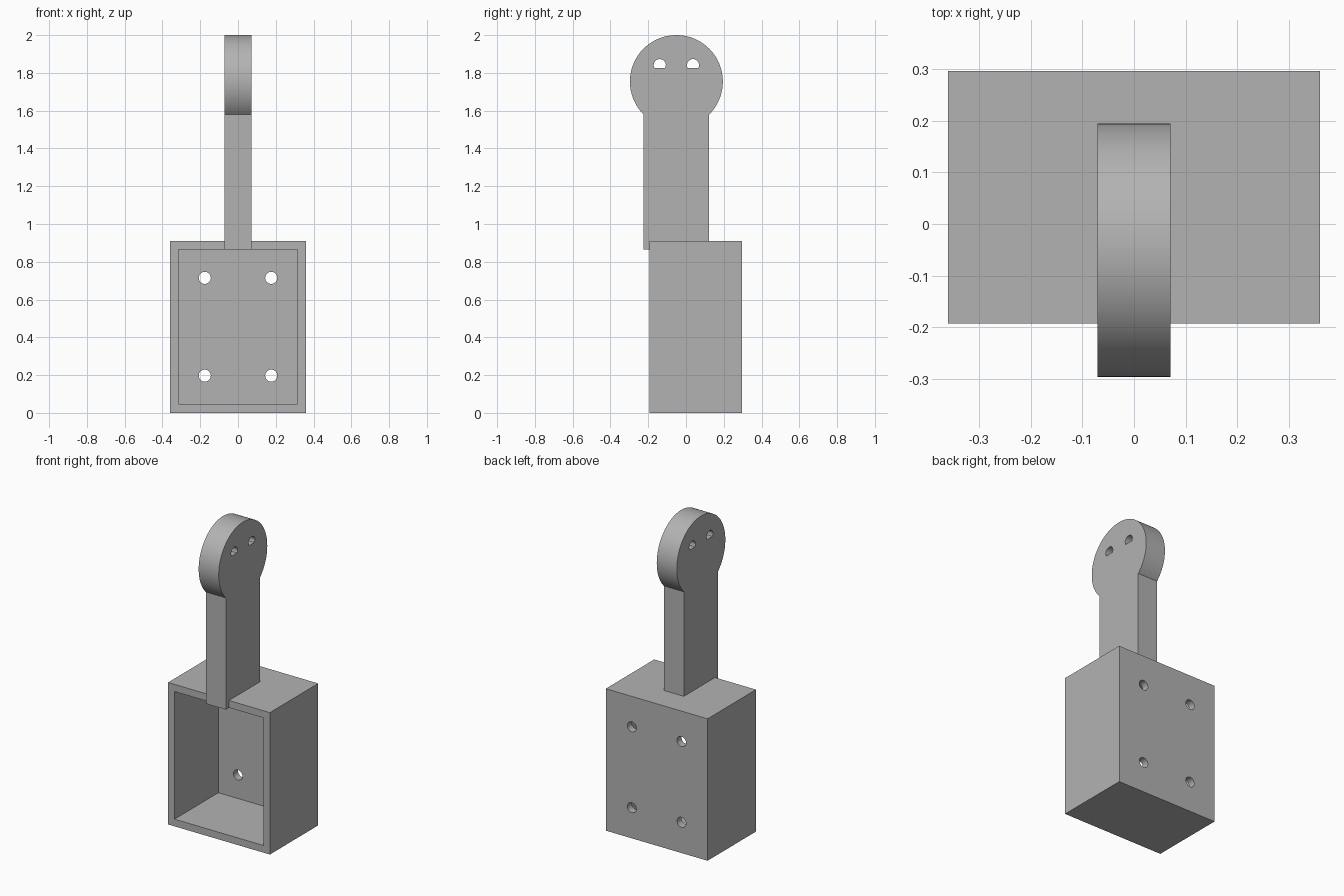
import bpy, bmesh, math
from mathutils import Matrix, Vector

cube = bpy.data.objects.get("Cube")
if cube:
    bpy.data.objects.remove(cube, do_unlink=True)

GREY = (0.45, 0.45, 0.45, 1)
mat = bpy.data.materials.new("plain grey")
mat.use_nodes = True
mat.diffuse_color = GREY
mat.node_tree.nodes["Principled BSDF"].inputs["Base Color"].default_value = GREY


def finish(name, bm):
    bmesh.ops.recalc_face_normals(bm, faces=bm.faces)
    mesh = bpy.data.meshes.new(name)
    bm.to_mesh(mesh)
    bm.free()
    mesh.materials.append(mat)
    obj = bpy.data.objects.new(name, mesh)
    bpy.context.collection.objects.link(obj)
    return obj


def block(name, lo, hi):
    lo, hi = Vector(lo), Vector(hi)
    bm = bmesh.new()
    bmesh.ops.create_cube(bm, size=1, matrix=Matrix.Translation((lo + hi) / 2)
                          @ Matrix.Diagonal((*(hi - lo), 1)))
    return finish(name, bm)


def prism(name, outline, half):
    """Extrude a (y, z) outline along x, from -half to half."""
    bm = bmesh.new()
    face = bm.faces.new([bm.verts.new((-half, y, z)) for y, z in outline])
    new = bmesh.ops.extrude_face_region(bm, geom=[face])["geom"]
    bmesh.ops.translate(bm, vec=(2 * half, 0, 0),
                        verts=[v for v in new if isinstance(v, bmesh.types.BMVert)])
    return finish(name, bm)


def arc(cy, cz, r, start, end, steps):
    angles = [start + (end - start) * i / steps for i in range(steps + 1)]
    return [(cy + r * math.cos(a), cz + r * math.sin(a)) for a in angles]


def cut(obj, cutters):
    for cutter in cutters:
        cutter.hide_render = True
        mod = obj.modifiers.new("cut", 'BOOLEAN')
        mod.operation = 'DIFFERENCE'
        mod.solver = 'EXACT'
        mod.object = cutter
    bpy.ops.object.select_all(action='DESELECT')
    obj.select_set(True)
    bpy.context.view_layer.objects.active = obj
    for mod in list(obj.modifiers):
        bpy.ops.object.modifier_apply(modifier=mod.name)
    for cutter in cutters:
        bpy.data.objects.remove(cutter, do_unlink=True)
    bpy.ops.object.shade_smooth_by_angle(angle=math.radians(30))


# Box: open at the front, four screw holes through the back wall
WIDTH, FRONT, BACK, TOP, WALL = 0.361, -0.193, 0.297, 0.91, 0.046
box = block("box", (-WIDTH, FRONT, 0), (WIDTH, BACK, TOP))
cutters = [block("box_hollow", (WALL - WIDTH, FRONT - 0.1, WALL),
                 (WIDTH - WALL, BACK - WALL, TOP - WALL))]
for x in (-0.176, 0.176):
    for z in (0.197, 0.715):
        bm = bmesh.new()
        bmesh.ops.create_cone(bm, cap_ends=True, segments=32, radius1=0.032,
                              radius2=0.032, depth=0.2,
                              matrix=Matrix.Translation((x, BACK, z))
                              @ Matrix.Rotation(math.pi / 2, 4, 'X'))
        cutters.append(finish("screw_hole", bm))
cut(box, cutters)

# Arm: a straight shaft set into the box lid, ending in a round head
CY, CZ, R, HALF = -0.051, 1.754, 0.246, 0.174
side = math.acos(HALF / R)
outline = [(CY - HALF, TOP - WALL), (CY + HALF, TOP - WALL)]
outline += arc(CY, CZ, R, -side, math.pi + side, 96)
arm = prism("arm", outline, 0.071)

# Head holes: round on top, flat at the bottom
dip = math.radians(30)
cut(arm, [prism("head_hole", arc(CY + s * 0.088, 1.841, 0.032, -dip, math.pi + dip, 28), 0.2)
          for s in (-1, 1)])
